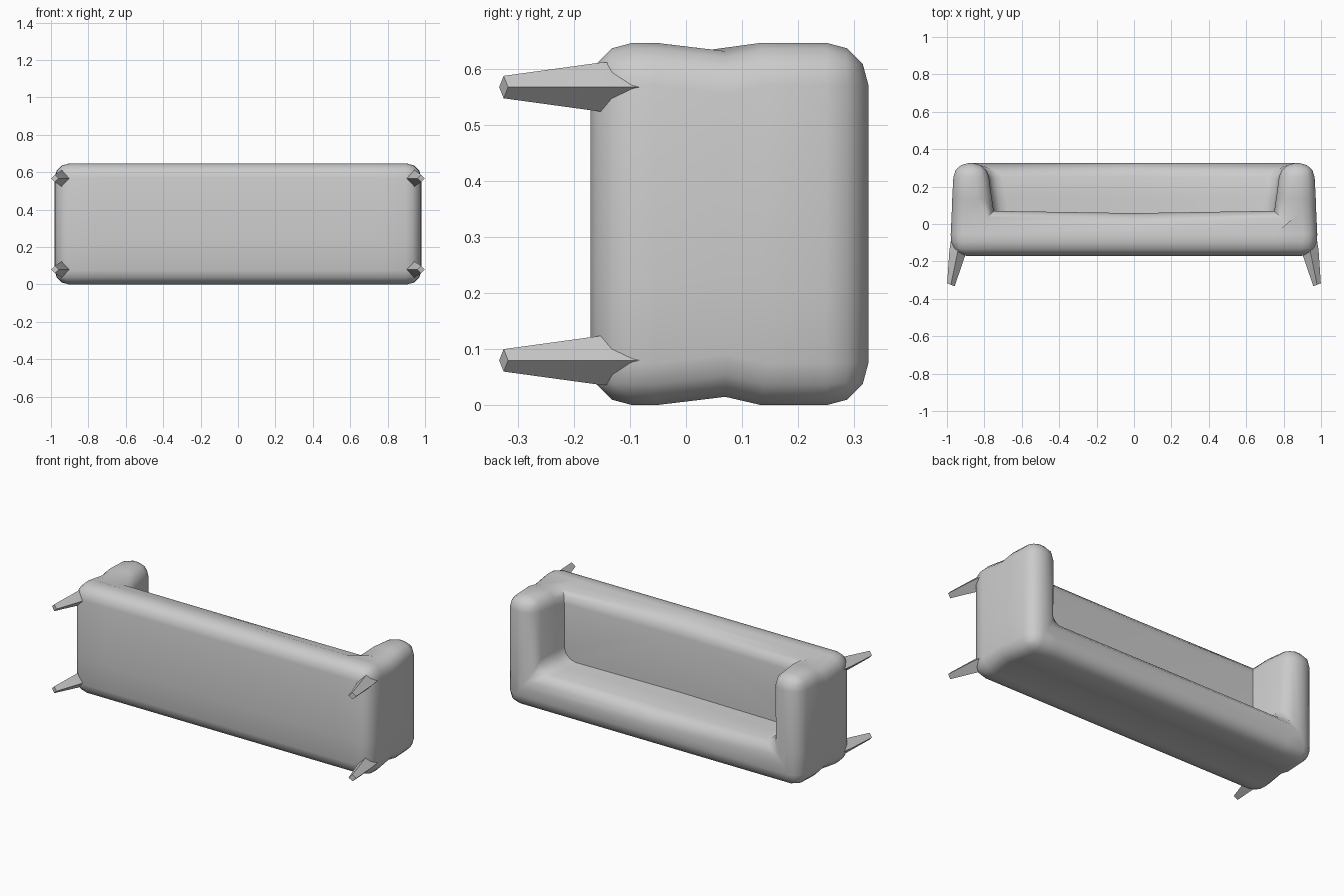
import bpy, bmesh, math

if "Cube" in bpy.data.objects:
    bpy.data.objects.remove(bpy.data.objects["Cube"])


def finish(name, bm, angle):
    bmesh.ops.recalc_face_normals(bm, faces=bm.faces)
    me = bpy.data.meshes.new(name)
    bm.to_mesh(me)
    bm.free()
    ob = bpy.data.objects.new(name, me)
    bpy.context.collection.objects.link(ob)
    bpy.ops.object.select_all(action='DESELECT')
    bpy.context.view_layer.objects.active = ob
    ob.select_set(True)
    bpy.ops.object.shade_smooth_by_angle(angle=math.radians(angle))
    return ob


# Upholstered body: the sofa lies on its back, seat facing +y, open side at +z
HEIGHTS = [-0.17, -0.055, 0.07, 0.135, 0.325]
OUTER = [0.972, 0.98, 0.974, 0.972, 0.962]    # half length at each height
INNER = [0.75, 0.75, 0.75, 0.76, 0.785]       # inner face of the arms
INSET = [0.0, 0.0, 0.015, 0.0, 0.0]           # slight waist at seat level
BACK = [0.225, 0.225, 0.225, 0.22, 0.205]     # inner face of the backrest
SEAT = 2                                      # height index of the seat


def corner(i, j, k):
    x = [-OUTER[j], -INNER[j], 0, INNER[j], OUTER[j]][i]
    z = [INSET[j], BACK[j], 0.646 - INSET[j]][k]
    y = HEIGHTS[j]
    if j == SEAT and i == 2 and k > 0:
        y -= 0.012                            # soft sag in the seat
    return x, y, z


def filled(i, j, k):
    if not (0 <= i < 4 and 0 <= j < 4 and 0 <= k < 2):
        return False
    return j < SEAT or i in (0, 3) or k == 0


bm = bmesh.new()
verts = {}


def vert(*key):
    if key not in verts:
        verts[key] = bm.verts.new(corner(*key))
    return verts[key]


for i in range(4):
    for j in range(4):
        for k in range(2):
            if not filled(i, j, k):
                continue
            for axis in range(3):
                for side in (0, 1):
                    nb = [i, j, k]
                    nb[axis] += 2 * side - 1
                    if filled(*nb):
                        continue
                    u, v = [a for a in range(3) if a != axis]
                    quad = []
                    for du, dv in ((0, 0), (1, 0), (1, 1), (0, 1)):
                        c = [i, j, k]
                        c[axis] += side
                        c[u] += du
                        c[v] += dv
                        quad.append(vert(*c))
                    bm.faces.new(quad)
bmesh.ops.recalc_face_normals(bm, faces=bm.faces)

# Round the outer edges and the inside corners between arms and backrest
inside = {v for (i, j, k), v in verts.items() if i in (1, 3) and k == 1 and j >= SEAT}
edges = [e for e in bm.edges
         if e.calc_face_angle_signed() > 0.6
         or (all(v in inside for v in e.verts) and abs(e.calc_face_angle_signed()) > 0.6)]
bmesh.ops.bevel(bm, geom=edges, offset=0.075, offset_type='OFFSET', segments=3,
                profile=0.5, affect='EDGES', clamp_overlap=True)
finish("sofa_body", bm, 50)


# Four splayed, tapered legs with a diamond cross-section
def leg(name, sx, z):
    bm = bmesh.new()
    rings = []
    for y, cx, r in ((-0.325, 0.979, 0.02), (-0.15, 0.943, 0.044), (-0.03, 0.925, 0.044)):
        rings.append([bm.verts.new((sx * (cx + r * math.cos(a)), y + 0.008 * math.cos(a),
                                    z + r * math.sin(a)))
                      for a in (n * math.pi / 2 for n in range(4))])
    for a, b in zip(rings, rings[1:]):
        for n in range(4):
            bm.faces.new((a[n], a[(n + 1) % 4], b[(n + 1) % 4], b[n]))
    bm.faces.new(rings[0])
    bm.faces.new(rings[-1])
    finish(name, bm, 30)


for sx, side in ((-1, "left"), (1, "right")):
    for z, place in ((0.08, "back"), (0.567, "front")):
        leg(f"{place}_{side}_leg", sx, z)
